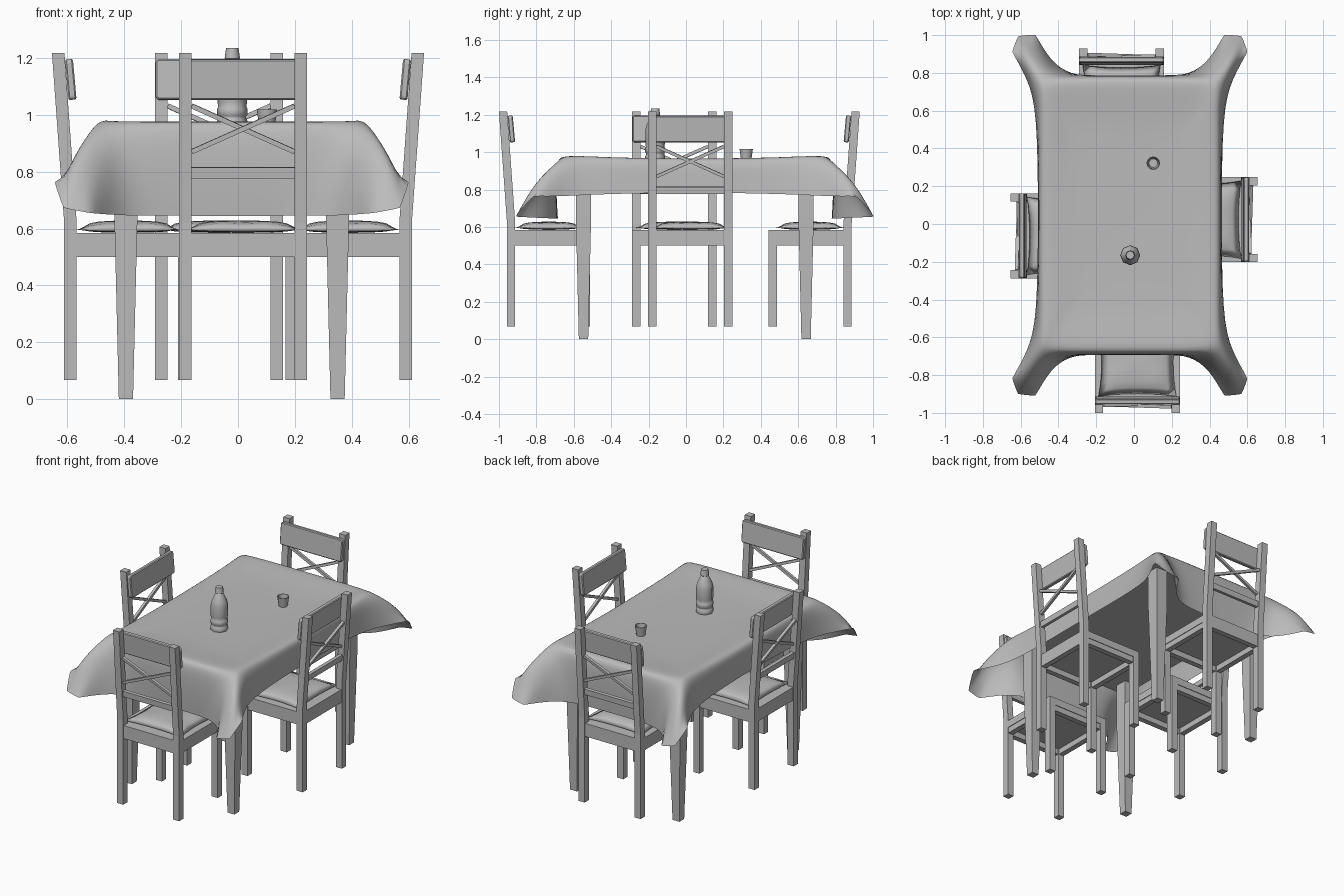
import bpy, bmesh, math
from mathutils import Matrix, Vector

if "Cube" in bpy.data.objects:
    bpy.data.objects.remove(bpy.data.objects["Cube"])

grey = bpy.data.materials.new("plain grey")
grey.diffuse_color = (0.5, 0.5, 0.5, 1)
grey.use_nodes = True
grey.node_tree.nodes["Principled BSDF"].inputs["Base Color"].default_value = grey.diffuse_color


def to_mesh(name, bm, smooth=False):
    me = bpy.data.meshes.new(name)
    for f in bm.faces:
        f.smooth = smooth
    bm.to_mesh(me)
    bm.free()
    me.materials.append(grey)
    return me


def place(name, me, matrix=Matrix()):
    ob = bpy.data.objects.new(name, me)
    ob.matrix_world = matrix
    bpy.context.collection.objects.link(ob)
    return ob


def box(bm, x0, x1, y0, y1, z0, z1, rot=Matrix()):
    """Box given by its limits, turned about its own centre."""
    mid = Vector((x0 + x1, y0 + y1, z0 + z1)) / 2
    m = Matrix.Translation(mid) @ rot @ Matrix.Diagonal((x1 - x0, y1 - y0, z1 - z0, 1))
    bmesh.ops.create_cube(bm, size=1, matrix=m)


def loft(bm, rings):
    """Closed bar through rectangles (x0, x1, y0, y1, z), bottom to top."""
    rows = [[bm.verts.new(p) for p in ((a, c, z), (b, c, z), (b, d, z), (a, d, z))]
            for a, b, c, d, z in rings]
    for lo, hi in zip(rows, rows[1:]):
        for i in range(4):
            j = (i + 1) % 4
            bm.faces.new((lo[i], lo[j], hi[j], hi[i]))
    bm.faces.new(rows[0][::-1])
    bm.faces.new(rows[-1])


def lathe(name, profile, sides, x, y):
    bm = bmesh.new()
    vs = [bm.verts.new((r, 0, z)) for r, z in profile]
    es = [bm.edges.new(p) for p in zip(vs, vs[1:])]
    bmesh.ops.spin(bm, geom=vs + es, axis=(0, 0, 1), cent=(0, 0, 0),
                   angle=2 * math.pi, steps=sides)
    bmesh.ops.remove_doubles(bm, verts=bm.verts, dist=0.0005)
    bmesh.ops.recalc_face_normals(bm, faces=bm.faces)
    ob = place(name, to_mesh(name, bm), Matrix.Translation((x, y, 0)))
    bpy.ops.object.select_all(action='DESELECT')
    ob.select_set(True)
    bpy.context.view_layer.objects.active = ob
    bpy.ops.object.shade_smooth_by_angle(angle=math.radians(50))


# ---------- chair parts, back towards -y ----------
parts = {}
W, D, T = 0.225, 0.222, 0.044
LEAN = Matrix.Rotation(0.072, 4, 'X')

# back posts, bent above the seat, and straight front legs
bm = bmesh.new()
for a, b in ((-W, -W + T), (W - T, W)):
    loft(bm, [(a, b, -D, -D + T, 0.067), (a, b, -D, -D + T, 0.62),
              (a, b, -D - 0.043, -D + T - 0.043, 1.217)])
parts["chair_back_posts"] = to_mesh("chair_back_posts", bm)
bm = bmesh.new()
for a, b in ((-W, -W + T), (W - T, W)):
    box(bm, a, b, D - T, D, 0.067, 0.537)
parts["chair_front_legs"] = to_mesh("chair_front_legs", bm)

# seat board with apron rails beneath
bm = bmesh.new()
box(bm, -W, W, -D + T, D, 0.537, 0.585)
box(bm, -W + T, W - T, -D + 0.004, -D + T, 0.537, 0.585)
parts["chair_seat"] = to_mesh("chair_seat", bm)
bm = bmesh.new()
for s in (-1, 1):
    x, y = s * (W - 0.022), s * (D - 0.022)
    box(bm, x - 0.018, x + 0.018, -D + T, D - T, 0.5, 0.537)
    box(bm, -W + T, W - T, y - 0.018, y + 0.018, 0.5, 0.537)
parts["chair_apron"] = to_mesh("chair_apron", bm)

# headboard with rounded corners, lower back rail and crossed braces
bm = bmesh.new()
bmesh.ops.create_cube(bm, size=1, matrix=Matrix.Diagonal((2 * W - 0.002, 0.028, 0.143, 1)))
bm.normal_update()
ends = [e for e in bm.edges if abs(e.verts[0].co.y - e.verts[1].co.y) > 0.01]
bmesh.ops.bevel(bm, geom=ends, offset=0.014, segments=3, profile=0.5, affect='EDGES')
bm.normal_update()
rims = [e for e in bm.edges if abs(e.verts[0].co.y - e.verts[1].co.y) < 0.001]
bmesh.ops.bevel(bm, geom=rims, offset=0.005, segments=1, affect='EDGES')
bm.transform(Matrix.Translation((0, -0.199, 1.124)) @ Matrix.Rotation(0.09, 4, 'X'))
parts["chair_headboard"] = to_mesh("chair_headboard", bm)
bm = bmesh.new()
box(bm, -W + T, W - T, -0.225, -0.203, 0.777, 0.815, LEAN)
for s in (-1, 1):
    box(bm, -0.198, 0.198, -0.232 + s * 0.004, -0.214 + s * 0.004, 0.942, 0.959,
        LEAN @ Matrix.Rotation(s * 0.42, 4, 'Y'))
parts["chair_back_braces"] = to_mesh("chair_back_braces", bm)

# pillow cushion with pinched edges
bm = bmesh.new()
bmesh.ops.create_cube(bm, size=2)
bmesh.ops.subdivide_edges(bm, edges=bm.edges[:], cuts=9, use_grid_fill=True)
bm.normal_update()
bmesh.ops.delete(bm, geom=[f for f in bm.faces if abs(f.normal.z) < 0.5], context='FACES')
for v in bm.verts:
    u, w, s = v.co.x, v.co.y, v.co.z
    puff = max(0, (1 - u * u) * (1 - w * w)) ** 0.5
    crease = 0.004 * math.cos(9 * u * w) * puff
    v.co = (0.206 * u * (1 - 0.08 * (1 - w * w)),
            0.18 * w * (1 - 0.08 * (1 - u * u)) + 0.002,
            0.596 + (0.037 * puff - crease if s > 0 else -0.011 * puff))
bmesh.ops.remove_doubles(bm, verts=bm.verts, dist=0.0005)
parts["chair_cushion"] = to_mesh("chair_cushion", bm, True)

# four chairs round the table
for side, x, y, turn in (("front", 0.018, -0.735, 0), ("right", 0.389, 0.023, 90),
                         ("back", -0.066, 0.664, 180), ("left", -0.389, -0.063, -90)):
    m = Matrix.Translation((x, y, 0)) @ Matrix.Rotation(math.radians(turn), 4, 'Z')
    for name, me in parts.items():
        place(f"{side}_{name}", me, m)

# ---------- table ----------
centre = Matrix.Translation((-0.022, 0.047, 0))
bm = bmesh.new()
box(bm, -0.445, 0.445, -0.69, 0.69, 0.91, 0.945)
place("table_top", to_mesh("table_top", bm), centre)
bm = bmesh.new()
for sx in (-1, 1):
    for sy in (-1, 1):
        x, y = sx * 0.372, sy * 0.595
        loft(bm, [(x - r, x + r, y - r, y + r, z)
                  for r, z in ((0.025, 0), (0.041, 0.66), (0.041, 0.91))])
place("table_legs", to_mesh("table_legs", bm), centre)

# tablecloth quarter: shoulder (x, y), middle (x, y, z), hem (x, y, z)
columns = [
    (0.00, .737, 0.00, .742, .80, 0.00, .732, .645),
    (0.18, .737, 0.18, .742, .80, 0.18, .732, .645),
    (0.30, .737, 0.31, .745, .80, 0.32, .745, .645),
    (0.38, .732, 0.40, .770, .81, 0.42, .815, .648),
    (0.44, .725, 0.47, .835, .83, 0.50, .957, .655),
    (0.475, .708, 0.565, .875, .847, 0.592, .948, .672),
    (0.482, .665, 0.558, .790, .855, 0.624, .865, .765),
    (0.48, .580, 0.505, .665, .86, 0.54, .720, .763),
    (0.48, .450, 0.486, .500, .87, 0.49, .550, .775),
    (0.48, .000, 0.482, .000, .88, 0.485, .000, .787),
]
tops = [.982, .982, .982, .982, .983, .986, .986, .983, .976, .968]
bm = bmesh.new()
crease = bm.verts.layers.float.new("crease_vert")
grid = []
for (a, b, c, d, e, f, g, h), z in zip(columns, tops):
    grid.append([bm.verts.new(p) for p in
                 ((f, -g, h), (c, -d, e), (a, -b, z - 0.014), (a * 0.92, -b * 0.95, z),
                  (a * 0.66, -b * 0.68, 0.957))])
for p, q in zip(grid, grid[1:]):
    for k in range(4):
        bm.faces.new((p[k], q[k], q[k + 1], p[k + 1]))
for p in grid[4:7]:
    p[0][crease] = 0.8
bm.faces.new([p[4] for p in grid] + [bm.verts.new((0, 0, 0.953))])
cloth = place("tablecloth", to_mesh("tablecloth", bm, True), centre)
mirror = cloth.modifiers.new("quarters", 'MIRROR')
mirror.use_axis = (True, True, False)
soft = cloth.modifiers.new("soft", 'SUBSURF')
soft.levels = soft.render_levels = 2

# ---------- bottle and cup ----------
lathe("bottle", [(0, .95), (.05, .95), (.053, .96), (.053, .98), (.049, .985),
                 (.049, .995), (.053, 1.0), (.053, 1.022), (.049, 1.027), (.052, 1.045),
                 (.052, 1.12), (.046, 1.145), (.03, 1.18), (.022, 1.194), (.027, 1.198),
                 (.022, 1.234), (0, 1.234)], 8, -0.02, -0.165)
lathe("cup", [(0, .95), (.026, .95), (.036, 1.018), (.031, 1.018), (.023, .962),
              (0, .962)], 12, 0.102, 0.322)
